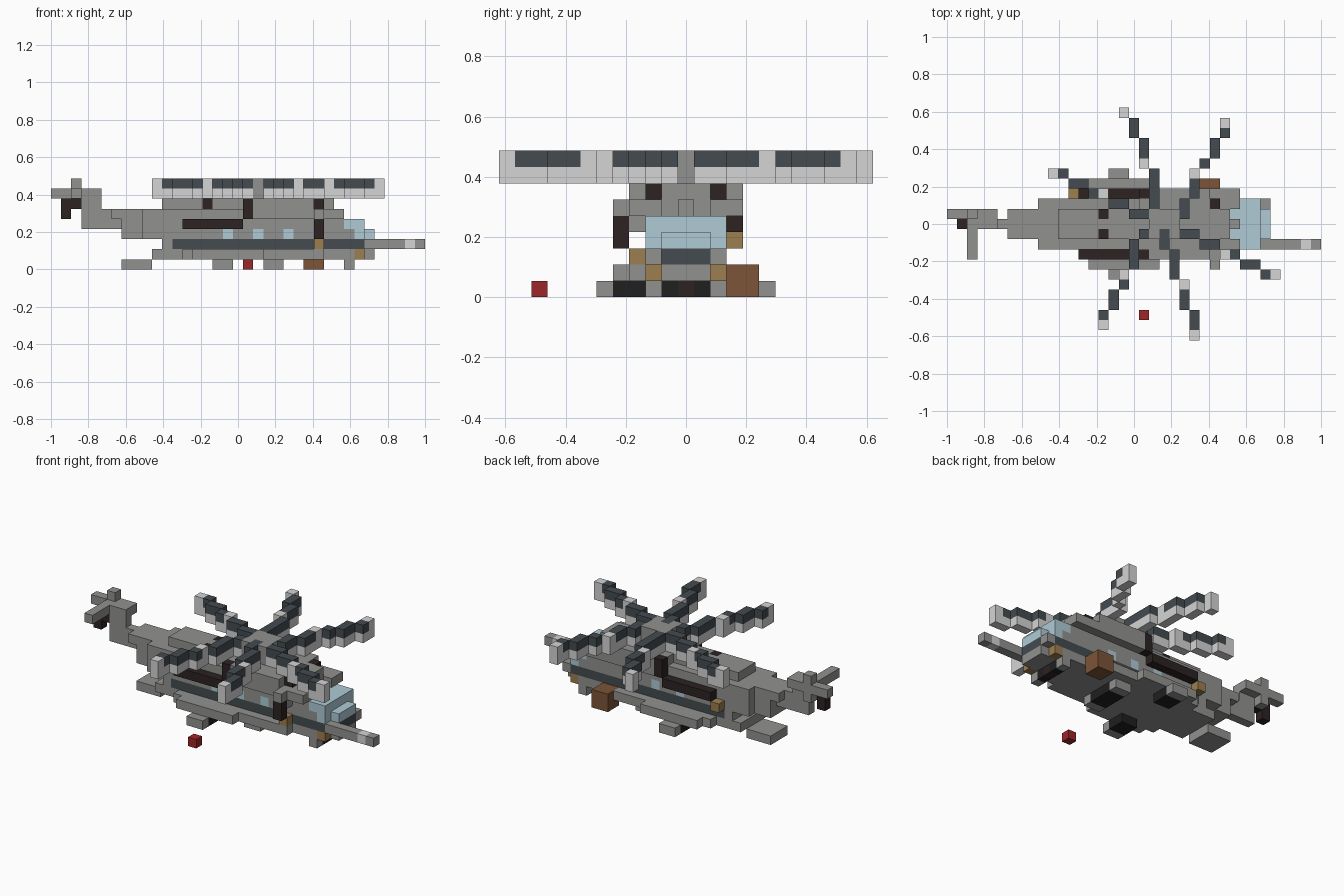
import bpy
import bmesh
from mathutils import Vector

default_cube = bpy.data.objects.get("Cube")
if default_cube:
    bpy.data.objects.remove(default_cube, do_unlink=True)

UNIT = 2 / 37
ORIGIN = Vector((-1, -11.5 * UNIT, 0))
MIDDLE = 11

PALETTE = {
    "hull_grey": (.285, .285, .278),
    "pale_grey": (.66, .66, .66),
    "slate": (.058, .07, .08),
    "dark_brown": (.026, .016, .016),
    "black": (.014, .014, .014),
    "glass_blue": (.43, .6, .67),
    "tan": (.33, .21, .08),
    "orange_brown": (.2, .09, .04),
    "red": (.34, .019, .022),
}


def make_material(name, rgb):
    mat = bpy.data.materials.new(name)
    mat.use_nodes = True
    mat.diffuse_color = (*rgb, 1)
    shader = mat.node_tree.nodes["Principled BSDF"]
    shader.inputs["Base Color"].default_value = (*rgb, 1)
    shader.inputs["Roughness"].default_value = .8
    return mat


materials = {name: make_material(name, rgb) for name, rgb in PALETTE.items()}
blocks = {}


def span(value):
    first, last = value if isinstance(value, tuple) else (value, value)
    return range(first, last + 1)


def box(part, colour, along, across, up):
    """Fill a box of unit blocks; later parts replace earlier ones."""
    for i in span(along):
        for j in span(across):
            for k in span(up):
                blocks[i, j, k] = (part, colour)


def centred(part, colour, along, half, up):
    box(part, colour, along, (MIDDLE - half, MIDDLE + half), up)


def pair(part, colour, along, offset, up):
    """Matching boxes on both sides of the centre line."""
    for side in (-1, 1):
        ends = sorted(MIDDLE + side * n for n in (offset[0], offset[-1]))
        box(part, colour, along, tuple(ends), up)


# Fuselage, from the belly to the roof
centred("fuselage", "hull_grey", (10, 30), 2, 1)
centred("fuselage", "hull_grey", 31, 1, 1)
centred("fuselage", "hull_grey", (11, 30), 2, 2)
centred("fuselage", "hull_grey", (9, 30), 2, 3)
centred("fuselage", "hull_grey", (9, 28), 2, 4)
centred("fuselage", "hull_grey", (9, 27), 2, 5)
centred("roof", "hull_grey", (11, 27), 1, 6)
centred("roof", "hull_grey", (19, 26), 2, 6)
pair("shoulder", "hull_grey", (19, 28), (3,), 5)
pair("shoulder", "hull_grey", (19, 25), (3,), 6)
centred("side_band", "slate", (12, 30), 2, 2)
centred("side_band", "slate", 31, 1, 2)
pair("cheek", "hull_grey", 31, (2,), 2)

# Side sponsons
pair("sponson", "hull_grey", (13, 26), (3,), 1)
pair("sponson", "hull_grey", (14, 20), (4,), 1)

# Canopy with brow posts, and side windows
centred("canopy", "glass_blue", (29, 30), 2, 4)
centred("canopy", "glass_blue", 30, 2, 3)
centred("canopy", "glass_blue", 31, 1, 3)
pair("roof_window", "glass_blue", 28, (1,), 4)
pair("brow_post", "hull_grey", 28, (2,), 5)
centred("brow_post", "hull_grey", 28, 0, 5)
for i in (17, 20, 23):
    pair("side_window", "glass_blue", i, (2,), 3)

# Dark vents, door band and engine openings
pair("door_band", "dark_brown", (13, 18), (3,), 4)
pair("door_post", "dark_brown", 19, (3,), (5, 6))
pair("intake", "dark_brown", 26, (2,), 6)
pair("exhaust", "dark_brown", 15, (1,), 6)

# Side pod and small fittings
box("right_pod", "dark_brown", 26, 7, (3, 4))
box("right_pod", "hull_grey", 26, 7, 5)
box("right_pod", "hull_grey", 26, 8, 4)
box("right_fitting", "tan", 26, 8, 2)
box("left_fitting", "tan", 12, 14, 3)
pair("nose_lamp", "tan", 30, (2,), 1)
box("crate", "orange_brown", (25, 26), (14, 15), (0, 1))
box("loose_block", "red", 19, 2, 0)

# Nose gun
box("gun", "hull_grey", (32, 36), 9, 2)
box("gun", "pale_grey", 35, 9, 2)

# Tail boom, fin and ground plate
centred("tail_boom", "hull_grey", (7, 8), 1, (3, 5))
centred("tail_boom", "hull_grey", 6, 1, 5)
centred("tail_boom", "hull_grey", (3, 6), 0, (4, 5))
centred("tail_fin", "hull_grey", (2, 4), 0, (6, 7))
centred("tail_tip", "dark_brown", 1, 0, (5, 6))
centred("tail_tip", "dark_brown", 2, 0, 6)
centred("tail_plate", "hull_grey", (7, 9), 1, 0)

# Tail rotor and its sideways bar
box("tail_rotor", "hull_grey", (0, 4), 12, 7)
box("tail_rotor", "hull_grey", 2, 12, (6, 8))
box("tail_bar", "hull_grey", 2, (8, 12), 7)

# Landing gear
pair("main_axle", "black", (16, 17), (3, 4), 0)
pair("main_wheel", "hull_grey", (16, 17), (5,), 0)
centred("belly_panel", "black", (21, 22), 1, 0)
pair("belly_skid", "hull_grey", (21, 22), (2,), 0)
centred("nose_axle", "black", 29, 1, 0)
centred("nose_axle", "dark_brown", 29, 0, 0)
pair("nose_wheel", "hull_grey", 29, (2,), 0)

# Rotor hub
centred("rotor_hub", "hull_grey", (20, 22), 1, (7, 8))


def blade(name, start, step, shift, runs, band):
    """Stepped blade: dark top with a pale band and tip, pale underside."""
    i, j = start
    cells = []
    for run in runs:
        for _ in range(run):
            cells.append((i, j))
            i, j = i + step[0], j + step[1]
        i, j = i + shift[0], j + shift[1]
    for n, (i, j) in enumerate(cells):
        pale = n in (band, len(cells) - 1)
        box(name, "pale_grey", i, j, 7)
        box(name, "pale_grey" if pale else "slate", i, j, 8)


# Six main blades
EAST, WEST, NORTH, SOUTH = (1, 0), (-1, 0), (0, 1), (0, -1)
even = (2,) * 5
blade("blade_back_left", (20, 13), NORTH, WEST, (4, 3, 2, 1), 4)
blade("blade_back_right", (23, 12), NORTH, EAST, (2, 3, 1, 2, 2), 4)
blade("blade_rear", (19, 12), WEST, NORTH, even, 4)
blade("blade_front_left", (19, 10), SOUTH, WEST, (1, 3, 2, 2, 2), 4)
blade("blade_front_right", (21, 10), SOUTH, EAST, (2, 3, 3, 3), 5)
blade("blade_nose", (23, 10), EAST, SOUTH, even, 4)


def add_open_faces(bm, cell, slot):
    """Add only the sides of a block that touch no other block."""
    centre = Vector(cell) + Vector((.5, .5, .5))
    for axis in range(3):
        for sign in (-1, 1):
            normal = Vector((0, 0, 0))
            normal[axis] = sign
            if tuple(int(a + b) for a, b in zip(cell, normal)) in blocks:
                continue
            u = Vector((0, 0, 0))
            u[(axis + 1) % 3] = .5
            w = normal.cross(u)
            middle = centre + normal / 2
            corners = (-u - w, u - w, u + w, w - u)
            face = bm.faces.new(
                [bm.verts.new(ORIGIN + (middle + c) * UNIT) for c in corners])
            face.material_index = slot


# Turn each named part into one mesh
for part in dict.fromkeys(name for name, _ in blocks.values()):
    mesh = bpy.data.meshes.new(part)
    own = {cell: tint for cell, (name, tint) in blocks.items() if name == part}
    tints = list(dict.fromkeys(own.values()))
    for tint in tints:
        mesh.materials.append(materials[tint])
    bm = bmesh.new()
    for cell, tint in own.items():
        add_open_faces(bm, cell, tints.index(tint))
    bmesh.ops.remove_doubles(bm, verts=bm.verts, dist=UNIT / 100)
    bm.to_mesh(mesh)
    bm.free()
    bpy.context.collection.objects.link(bpy.data.objects.new(part, mesh))
